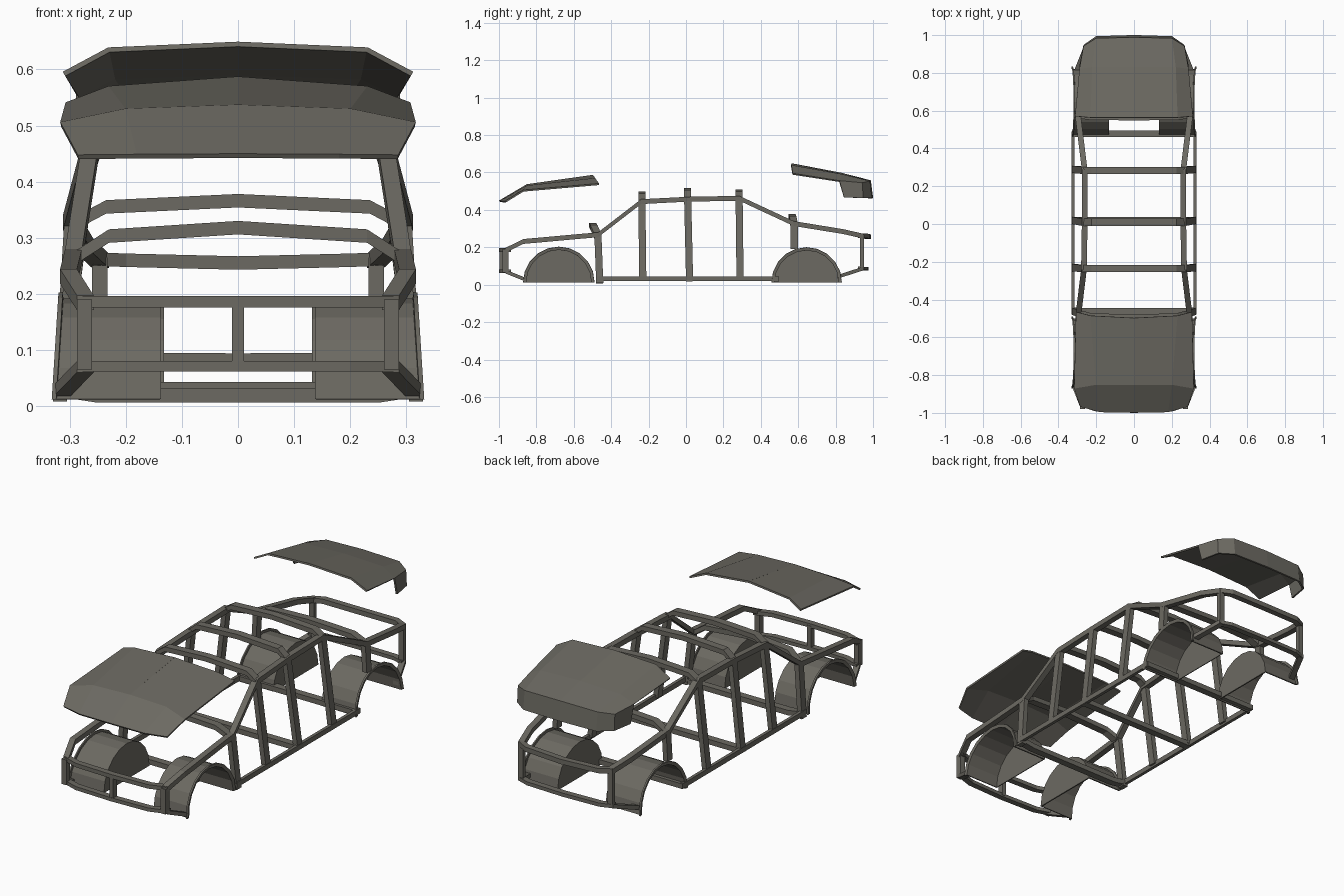
import bpy, bmesh, math
from mathutils import Vector as V

if "Cube" in bpy.data.objects:
    bpy.data.objects.remove(bpy.data.objects["Cube"])

mat = bpy.data.materials.new("dark warm grey")
mat.diffuse_color = (0.15, 0.143, 0.122, 1)
mat.use_nodes = True
mat.node_tree.nodes["Principled BSDF"].inputs["Base Color"].default_value = mat.diffuse_color


def make(name, verts, faces, thick=0.0):
    """Half-model mesh, mirrored over x, with optional sheet thickness."""
    me = bpy.data.meshes.new(name)
    me.from_pydata([tuple(v) for v in verts], [], faces)
    bm = bmesh.new()
    bm.from_mesh(me)
    bmesh.ops.recalc_face_normals(bm, faces=bm.faces)
    bm.to_mesh(me)
    bm.free()
    me.materials.append(mat)
    ob = bpy.data.objects.new(name, me)
    bpy.context.collection.objects.link(ob)
    if thick:
        s = ob.modifiers.new("thickness", 'SOLIDIFY')
        s.thickness = thick
        s.offset = 0
    m = ob.modifiers.new("mirror", 'MIRROR')
    m.use_clip = True
    m.merge_threshold = 0.0005
    return ob


def bar(name, pts, a, b, cap_start=True):
    """Sweep a bar with the fixed section p, p+a, p+a+b, p+b along pts."""
    a, b = V(a), V(b)
    verts, faces = [], []
    for p in pts:
        p = V(p)
        verts += [p, p + a, p + a + b, p + b]
    for i in range(len(pts) - 1):
        o = 4 * i
        faces += [(o + k, o + (k + 1) % 4, o + 4 + (k + 1) % 4, o + 4 + k) for k in range(4)]
    e = 4 * (len(pts) - 1)
    faces.append((e, e + 1, e + 2, e + 3))
    if cap_start:
        faces.append((3, 2, 1, 0))
    return make(name, verts, faces)


# long side rails
RX, RZ = (-0.03, 0, 0), (0, 0, -0.026)
bar("upper_side_rail", [
    (.287, -.965, .197), (.317, -.87, .244), (.308, -.47, .28), (.28, -.24, .457),
    (.276, .01, .47), (.276, .285, .475), (.312, .575, .34), (.287, .84, .297),
    (.26, .95, .272)], RX, RZ)
bar("sill", [(.33, -.48, .045), (.33, .49, .045)], (-.016, 0, 0), (0, 0, -.025))
bar("front_lower_side_rail", [(.287, -.965, .08), (.328, -.86, .038)], RX, (0, 0, -.02))
bar("rear_lower_side_rail", [(.318, .81, .052), (.262, .95, .097)], RX, (0, 0, -.02))

# upright pillars: top x, y, z then foot x, y, z
for name, top, foot in [
        ("windscreen_post", (.306, -.49, .265), (.33, -.48, .008)),
        ("front_door_pillar", (.278, -.255, .44), (.33, -.25, .03)),
        ("centre_pillar", (.275, -.01, .455), (.33, 0, .03)),
        ("rear_door_pillar", (.275, .265, .46), (.33, .27, .03)),
        ("rear_fender_post", (.31, .56, .325), (.318, .56, .19))]:
    bar(name, [top, foot], (0, .038, 0), (-.025, 0, 0))
bar("front_corner_post", [(.287, -.98, .19), (.287, -.98, .065)], (0, .03, 0), (-.027, 0, 0))
bar("rear_corner_post", [(.26, .93, .265), (.26, .93, .08)], (0, .022, 0), (-.027, 0, 0))
bar("front_centre_post", [(0, -.998, .185), (0, -.998, .07)], (.011, 0, 0), (0, .03, 0))

# arched bars over the cabin
for name, y, side, mid, zc, zm, zs, lean in [
        ("cowl_arch", -.49, .3, .23, .33, .315, .27, .028),
        ("front_roof_arch", -.255, .275, .225, .498, .487, .452, 0),
        ("centre_roof_arch", -.01, .272, .225, .516, .505, .465, 0),
        ("rear_roof_arch", .265, .272, .225, .508, .497, .468, 0),
        ("rear_window_arch", .56, .305, .235, .378, .367, .33, .012)]:
    bar(name, [(0, y - lean, zc), (mid, y - lean * .7, zm), (side, y, zs)],
        (0, .038, 0), (0, 0, -.024), False)

# curved bars at the nose and tail
for name, yc, yi, xi, ye, xe, z, dz, t in [
        ("front_upper_bar", -1, -.993, .2, -.965, .285, .196, 0, .02),
        ("front_lower_bar", -1, -.993, .2, -.965, .285, .08, 0, .018),
        ("rear_upper_bar", .958, .95, .2, .92, .258, .267, .007, .024),
        ("rear_lower_bar", .945, .94, .2, .92, .258, .094, .002, .018)]:
    bar(name, [(0, yc, z), (xi, yi, z + dz * .7), (xe, ye, z + dz)],
        (0, .03, 0), (0, 0, -t), False)

# floor cross members
for name, y, drop in [("firewall_floor_bar", -.48, .02), ("centre_floor_bar", 0, 0),
                      ("rear_floor_bar", .46, .0)]:
    bar(name, [(0, y, .043 - drop * .6), (.25, y, .043 - drop * .6), (.328, y, .043)],
        (0, .036, 0), (0, 0, -.025), False)


# wheel housings: half drum with closed inner end and an outer lip
def housing(name, yc, r, x_in, x_out, n=10):
    verts, faces = [], []
    for i in range(n + 1):
        t = math.pi * i / n
        c, s = math.cos(t), math.sin(t)
        xo = x_out - .012 * s
        verts += [(x_in, yc + r * c, .012 + r * s), (xo, yc + r * c, .012 + r * s),
                  (xo + .002, yc + (r + .014) * c, .012 + (r + .014) * s)]
    for i in range(n):
        o = 3 * i
        faces += [(o, o + 1, o + 4, o + 3), (o + 1, o + 2, o + 5, o + 4)]
    faces.append(tuple(range(0, 3 * n + 3, 3)))
    make(name, verts, faces, .008)


housing("front_wheel_housing", -.68, .177, .14, .326)
housing("rear_wheel_housing", .645, .174, .135, .326)

# floating bonnet: rows from nose to windscreen, centre to edge
hood = [(0, -.997, .446), (.18, -.994, .445), (.285, -.965, .444),
        (0, -.85, .533), (.2, -.85, .526), (.316, -.87, .502),
        (0, -.497, .583), (.23, -.485, .566), (.306, -.465, .537)]
make("bonnet", hood, [(3 * r + c, 3 * r + c + 1, 3 * r + c + 4, 3 * r + c + 3)
                      for r in range(2) for c in range(2)], .009)

# floating boot lid with a wrapped rear flap
lid = [(0, .563, .645), (.23, .563, .635), (.31, .57, .592),
       (0, .83, .594), (.22, .83, .587), (.286, .82, .553),
       (0, .985, .555), (.2, .98, .552), (.264, .94, .543),
       (0, .996, .462), (.2, .99, .462), (.264, .945, .464), (.283, .845, .466)]
make("boot_lid", lid, [(3 * r + c, 3 * r + c + 1, 3 * r + c + 4, 3 * r + c + 3)
                       for r in range(3) for c in range(2)] + [(5, 8, 11, 12)], .009)
